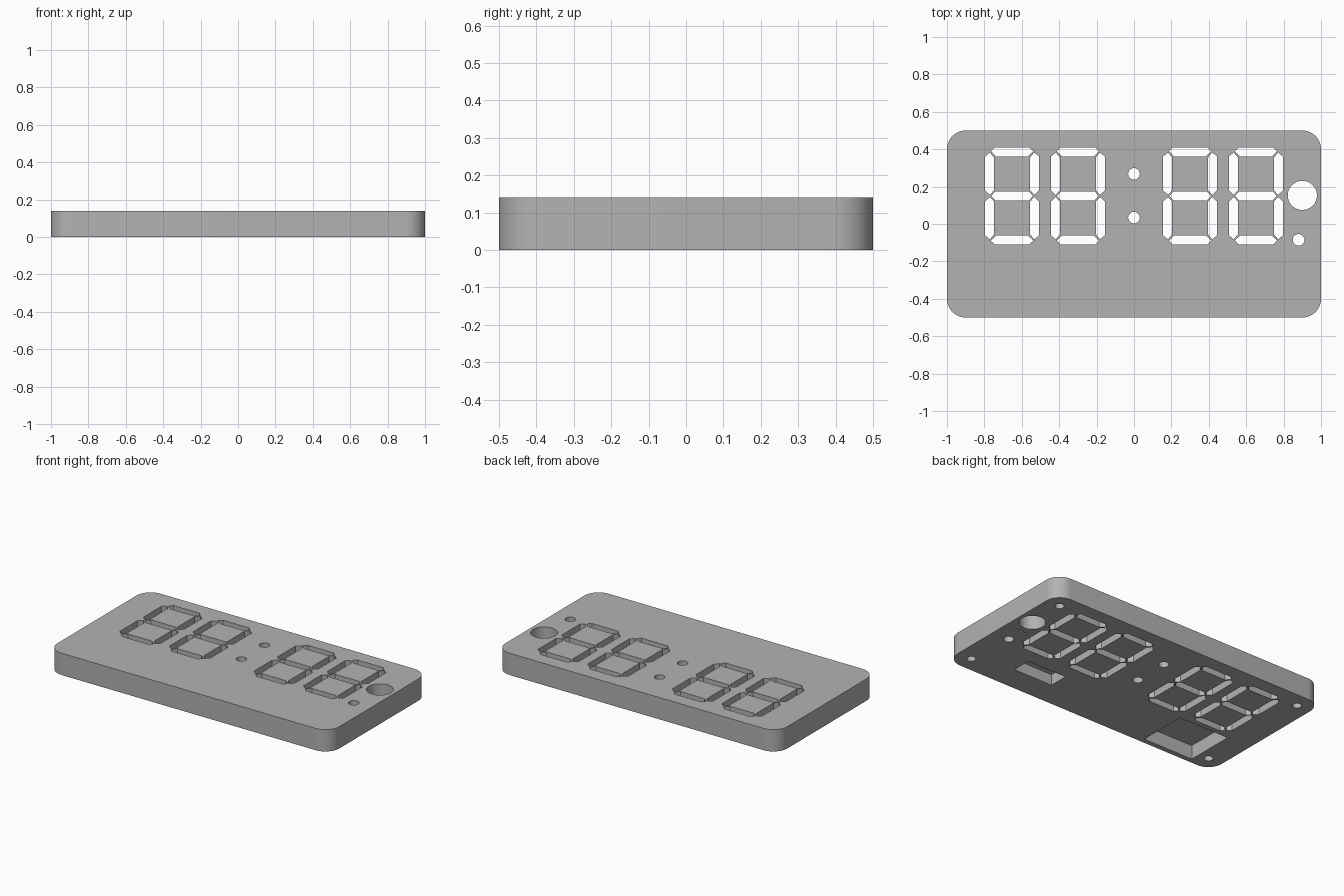
import bpy, bmesh
from math import cos, sin, pi

if "Cube" in bpy.data.objects:
    bpy.data.objects.remove(bpy.data.objects["Cube"], do_unlink=True)

HEIGHT = 0.14


def prism(bm, outline, z0, z1):
    """Closed upright prism from a flat outline."""
    face = bm.faces.new([bm.verts.new((x, y, z0)) for x, y in outline])
    top = bmesh.ops.extrude_face_region(bm, geom=[face])["geom"]
    moved = [v for v in top if isinstance(v, bmesh.types.BMVert)]
    bmesh.ops.translate(bm, verts=moved, vec=(0, 0, z1 - z0))


def arc(cx, cy, r, start, sweep, n):
    return [(cx + r * cos(start + sweep * i / n), cy + r * sin(start + sweep * i / n))
            for i in range(n + 1)]


def circle(cx, cy, r, n=32):
    return arc(cx, cy, r, 0, 2 * pi, n)[:-1]


def rect(x0, x1, y0, y1):
    return [(x0, y0), (x1, y0), (x1, y1), (x0, y1)]


def make_object(name, bm):
    bmesh.ops.recalc_face_normals(bm, faces=bm.faces[:])
    mesh = bpy.data.meshes.new(name)
    bm.to_mesh(mesh)
    bm.free()
    obj = bpy.data.objects.new(name, mesh)
    bpy.context.collection.objects.link(obj)
    return obj


# Rounded slab
R = 0.1
corners = [(1, 1), (-1, 1), (-1, -1), (1, -1)]
outline = []
for i, (sx, sy) in enumerate(corners):
    outline += arc(sx * (1 - R), sy * (0.5 - R), R, i * pi / 2, pi / 2, 12)
bm = bmesh.new()
prism(bm, outline, 0, HEIGHT)
body = make_object("clock_face_plate", bm)

# Seven-segment outlines, relative to the digit centre
bar = [(-0.113, 0.238), (-0.092, 0.26), (0.092, 0.26),
       (0.113, 0.238), (0.085, 0.212), (-0.085, 0.212)]
post = [(0.118, 0.232), (0.1445, 0.211), (0.1445, 0.03),
        (0.118, 0.006), (0.0965, 0.03), (0.0965, 0.205)]
middle = [(-0.112, 0), (-0.088, 0.025), (0.088, 0.025),
          (0.112, 0), (0.088, -0.025), (-0.088, -0.025)]
segments = [middle]
for sy in (1, -1):
    segments.append([(x, y * sy) for x, y in bar])
    for sx in (1, -1):
        segments.append([(x * sx, y * sy) for x, y in post])

# Openings through the full thickness
cut = bmesh.new()
through = [[(x + cx, y + 0.15) for x, y in seg]
           for cx in (-0.652, -0.3, 0.3, 0.652) for seg in segments]
through += [circle(0, 0.268, 0.031), circle(0, 0.034, 0.031),
            circle(0.88, -0.085, 0.031), circle(0.9, 0.153, 0.078, 48)]
for shape in through:
    prism(cut, shape, -0.05, HEIGHT + 0.05)

# Blind screw holes and pockets in the underside
for sx, sy in corners:
    prism(cut, circle(0.9 * sx, 0.4 * sy, 0.027), -0.05, 0.1)
prism(cut, rect(0.347, 0.627, -0.333, -0.207), -0.05, 0.07)
prism(cut, rect(-0.83, -0.47, -0.467, -0.145), -0.05, 0.09)
prism(cut, rect(0.835, 0.96, 0.024, 0.036), -0.05, 0.07)
cutter = make_object("opening_cutter", cut)
cutter.hide_render = True

mod = body.modifiers.new("openings", "BOOLEAN")
mod.operation = "DIFFERENCE"
mod.solver = "EXACT"
mod.object = cutter
bpy.context.view_layer.objects.active = body
body.select_set(True)
cutter.select_set(False)
bpy.ops.object.modifier_apply(modifier=mod.name)
bpy.data.objects.remove(cutter, do_unlink=True)

# Plain grey plastic
grey = bpy.data.materials.new("grey_plastic")
grey.use_nodes = True
color = (0.45, 0.45, 0.45, 1)
grey.diffuse_color = color
grey.node_tree.nodes["Principled BSDF"].inputs["Base Color"].default_value = color
body.data.materials.clear()
body.data.materials.append(grey)
bpy.ops.object.shade_smooth_by_angle(angle=pi / 6)
